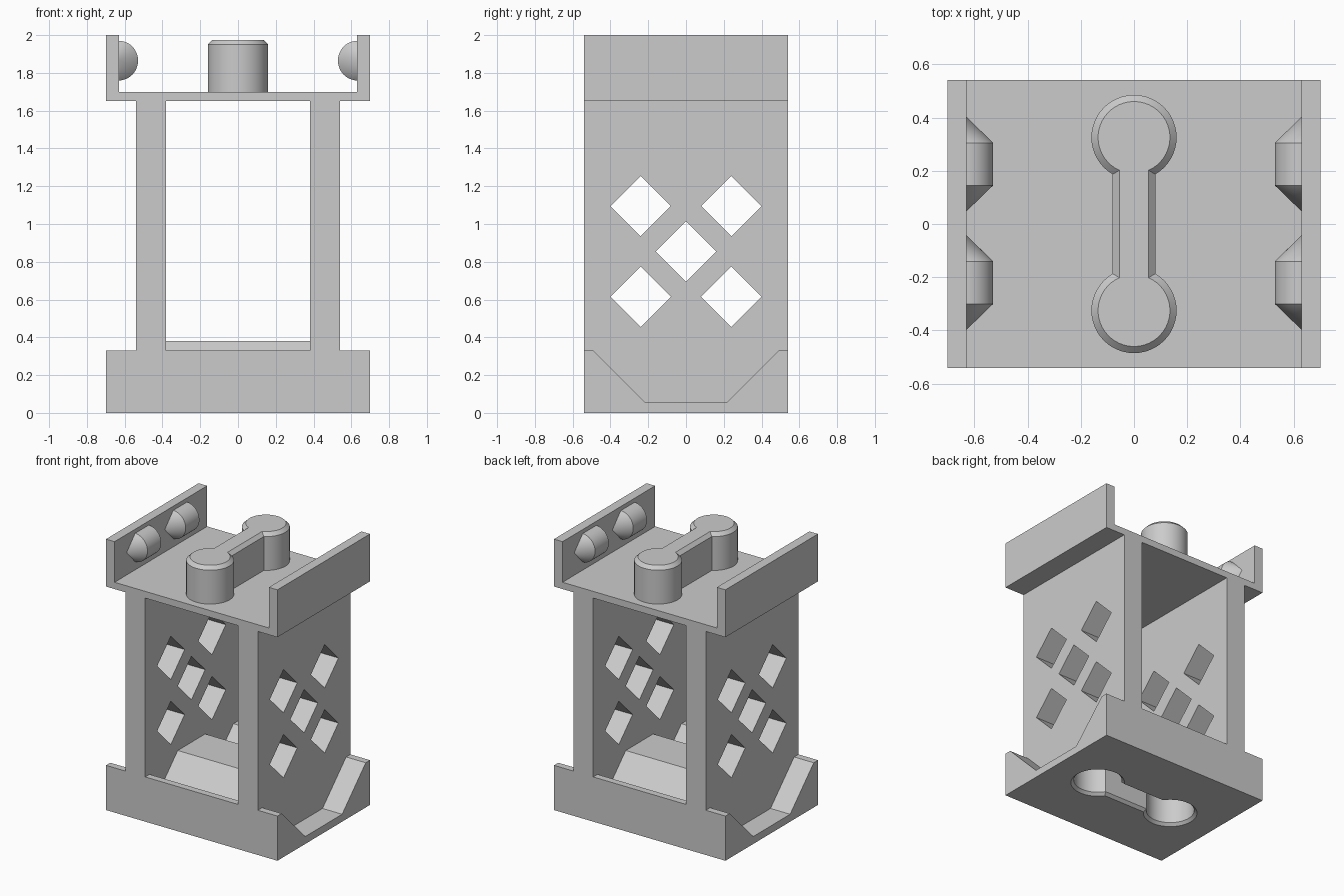
import bpy, bmesh
from math import sin, cos, asin, pi

if "Cube" in bpy.data.objects:
    bpy.data.objects.remove(bpy.data.objects["Cube"])

grey = bpy.data.materials.new("light grey plastic")
grey.use_nodes = True
colour = (0.6, 0.6, 0.6, 1)
grey.diffuse_color = colour
grey.node_tree.nodes["Principled BSDF"].inputs["Base Color"].default_value = colour


def loft(name, rings):
    """Closed solid through rings that have equal point counts."""
    bm = bmesh.new()
    loops = [[bm.verts.new(p) for p in ring] for ring in rings]
    n = len(loops[0])
    for a, b in zip(loops, loops[1:]):
        for i in range(n):
            j = (i + 1) % n
            bm.faces.new((a[i], a[j], b[j], b[i]))
    bm.faces.new(loops[0][::-1])
    bm.faces.new(loops[-1])
    bmesh.ops.remove_doubles(bm, verts=bm.verts, dist=0.0001)
    bmesh.ops.recalc_face_normals(bm, faces=bm.faces)
    mesh = bpy.data.meshes.new(name)
    bm.to_mesh(mesh)
    bm.free()
    mesh.materials.append(grey)
    obj = bpy.data.objects.new(name, mesh)
    bpy.context.collection.objects.link(obj)
    return obj


def prism(name, x0, x1, outline):
    """Extrude a (y, z) outline along x."""
    return loft(name, [[(x, y, z) for y, z in outline] for x in (x0, x1)])


def box(name, x0, x1, z0, z1):
    return prism(name, x0, x1, [(-DEPTH, z0), (DEPTH, z0), (DEPTH, z1), (-DEPTH, z1)])


def activate(obj):
    bpy.ops.object.select_all(action='DESELECT')
    obj.select_set(True)
    bpy.context.view_layer.objects.active = obj


def smooth(obj):
    activate(obj)
    bpy.ops.object.shade_smooth_by_angle()


def cut(obj, cutter):
    activate(obj)
    mod = obj.modifiers.new("cut", 'BOOLEAN')
    mod.operation = 'DIFFERENCE'
    mod.solver = 'EXACT'
    mod.object = cutter
    bpy.ops.object.modifier_apply(modifier=mod.name)


def key_ring(z, grow, along_x=False, steps=40):
    """Dumbbell outline: two discs joined by a narrow bar."""
    r, w = 0.16 + grow, 0.08 + grow
    gap = asin(w / r)
    start, sweep = -pi / 2 + gap, 2 * pi - 2 * gap
    half = []
    for i in range(steps + 1):
        a = start + sweep * i / steps
        half.append((r * cos(a), 0.325 + r * sin(a)))
    pts = half + [(-x, -y) for x, y in half]
    return [(y, -x, z) if along_x else (x, y, z) for x, y in pts]


DEPTH = 0.54

# Base with a sloped trough running from side to side
base = prism("base", -0.7, 0.7, [
    (-DEPTH, 0), (DEPTH, 0), (DEPTH, 0.33), (0.49, 0.33),
    (0.215, 0.055), (-0.215, 0.055), (-0.49, 0.33), (-DEPTH, 0.33)])

# Raised cover over the socket, between the walls
cover = prism("socket_cover", -0.38, 0.38,
              [(-0.52, 0.02), (0.52, 0.02), (0.16, 0.38), (-0.16, 0.38)])

# Side walls
walls = [box("left_wall", 0.38, 0.54, 0.02, 1.65),
         box("right_wall", -0.54, -0.38, 0.02, 1.65)]

# Diamond windows through both walls
d = 0.16
for y, z in ((-0.24, 1.095), (0.24, 1.095), (0, 0.855), (-0.24, 0.615), (0.24, 0.615)):
    diamond = prism("diamond_cutter", -0.8, 0.8,
                    [(y - d, z), (y, z - d), (y + d, z), (y, z + d)])
    for wall in walls:
        cut(wall, diamond)
    bpy.data.objects.remove(diamond)

# Dumbbell socket in the underside, turned across the peg
socket = loft("socket_cutter", [key_ring(-0.01, 0.035, True), key_ring(0.02, 0.005, True),
                                key_ring(0.33, 0.005, True)])
for part in [base, cover] + walls:
    cut(part, socket)
    smooth(part)
bpy.data.objects.remove(socket)

# Top plate and upright side lips
box("top_plate", -0.7, 0.7, 1.65, 1.7)
box("left_lip", 0.63, 0.7, 1.7, 2.0)
box("right_lip", -0.7, -0.63, 1.7, 2.0)

# Dumbbell peg with a chamfered top
smooth(loft("peg", [key_ring(1.7, 0), key_ring(1.95, 0), key_ring(1.975, -0.025)]))

# Half-round clips with conical ends inside the lips
for side, label in ((1, "left"), (-1, "right")):
    for mid, place in ((-0.22, "front"), (0.225, "back")):
        rings = []
        for offset, r in ((-0.18, 0), (-0.08, 1), (0.08, 1), (0.18, 0)):
            angles = [pi * (i / 24 - 0.5) for i in range(25)]
            rings.append([(side * (0.632 - 0.103 * r * cos(a)), mid + offset,
                           1.865 + 0.105 * r * sin(a)) for a in angles])
        # Tips collapse to a point, so cap only the round middle
        bm = bmesh.new()
        loops = [[bm.verts.new(p) for p in ring] for ring in rings[1:3]]
        tips = [bm.verts.new(rings[0][0]), bm.verts.new(rings[3][0])]
        n = len(loops[0])
        for i in range(n):
            j = (i + 1) % n
            bm.faces.new((loops[0][i], loops[0][j], loops[1][j], loops[1][i]))
            for tip, loop in zip(tips, loops):
                bm.faces.new((tip, loop[i], loop[j]))
        bmesh.ops.recalc_face_normals(bm, faces=bm.faces)
        mesh = bpy.data.meshes.new(place + "_" + label + "_clip")
        bm.to_mesh(mesh)
        bm.free()
        mesh.materials.append(grey)
        clip = bpy.data.objects.new(mesh.name, mesh)
        bpy.context.collection.objects.link(clip)
        smooth(clip)
